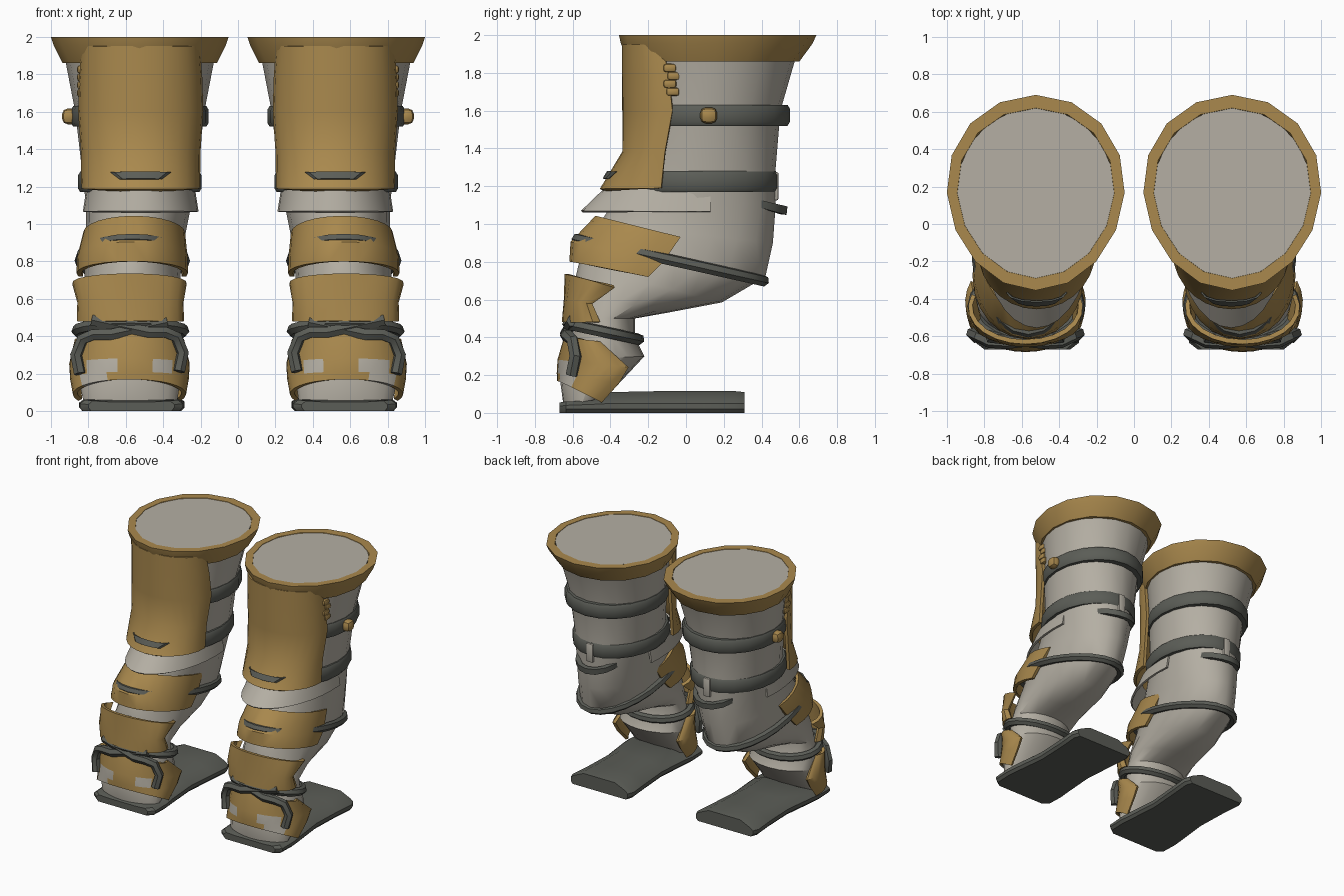
import bpy, bmesh, math
from mathutils import Vector

if "Cube" in bpy.data.objects:
    bpy.data.objects.remove(bpy.data.objects["Cube"])


def material(name, rgb):
    m = bpy.data.materials.new(name)
    m.diffuse_color = (*rgb, 1)
    m.use_nodes = True
    m.node_tree.nodes["Principled BSDF"].inputs["Base Color"].default_value = m.diffuse_color
    return m


GREY = material("warm grey cloth", (0.46, 0.43, 0.37))
GOLD = material("dull gold", (0.40, 0.25, 0.075))
DARK = material("dark strap grey", (0.105, 0.11, 0.095))


def finish(obj, solid=0, bevel=0):
    """Mirror to the other boot, apply modifiers, smooth with sharp edges."""
    if solid:
        s = obj.modifiers.new("thickness", 'SOLIDIFY')
        s.thickness, s.offset = solid, 0
    if bevel:
        b = obj.modifiers.new("soft", 'BEVEL')
        b.width, b.segments, b.angle_limit = bevel, 2, math.radians(50)
    obj.modifiers.new("other_boot", 'MIRROR')
    bpy.ops.object.select_all(action='DESELECT')
    obj.select_set(True)
    bpy.context.view_layer.objects.active = obj
    bpy.ops.object.convert(target='MESH')
    bpy.ops.object.shade_smooth_by_angle(angle=math.radians(35))


def to_object(name, bm, mats, **kw):
    bmesh.ops.recalc_face_normals(bm, faces=bm.faces)
    me = bpy.data.meshes.new(name)
    bm.to_mesh(me)
    bm.free()
    for m in mats:
        me.materials.append(m)
    obj = bpy.data.objects.new(name, me)
    bpy.context.collection.objects.link(obj)
    finish(obj, **kw)


def ellipse(sec, n, egg=0.0):
    """Tilted oval from (y, z) front to (y, z) back, half width, centre x."""
    yf, zf, yb, zb, hw, xc = sec
    pts = []
    for i in range(n):
        t = math.tau * i / n
        k = (1 - math.cos(t)) / 2
        w = hw * math.sin(t) * (1 - egg * math.cos(t))
        pts.append(Vector((xc + w, yf + (yb - yf) * k, zf + (zb - zf) * k)))
    return pts


def loft(name, secs, mat, n=20, cap=True, egg=0.0):
    bm = bmesh.new()
    rings = [[bm.verts.new(p) for p in ellipse(s, n, egg)] for s in secs]
    pairs = list(zip(rings, rings[1:]))
    if cap:
        bm.faces.new(rings[0])
        bm.faces.new(rings[-1])
    else:
        pairs.append((rings[-1], rings[0]))
    for a, b in pairs:
        for i in range(n):
            j = (i + 1) % n
            bm.faces.new((a[i], a[j], b[j], b[i]))
    to_object(name, bm, [mat])


def shell(name, rows, mats, n=14, thick=0.025, wrap=90, rule=None):
    """Plate wrapped round one side; rows are centre y, z, edge y, z, half width, centre x."""
    bm = bmesh.new()
    grid = []
    top = math.radians(wrap)
    for yf, zf, ye, ze, hw, xc in rows:
        row = []
        for i in range(n + 1):
            a = top * (2 * i / n - 1)
            k = (1 - math.cos(a)) / (1 - math.cos(top))
            row.append(bm.verts.new((xc + hw * math.sin(a), yf + (ye - yf) * k, zf + (ze - zf) * k)))
        grid.append(row)
    for r in range(len(rows) - 1):
        for i in range(n):
            f = bm.faces.new((grid[r][i], grid[r][i + 1], grid[r + 1][i + 1], grid[r + 1][i]))
            if rule:
                f.material_index = rule(r, i)
    to_object(name, bm, mats, solid=thick)


def tube(name, pts, mat, r=0.025, cyclic=True):
    cu = bpy.data.curves.new(name, 'CURVE')
    cu.dimensions, cu.bevel_depth, cu.bevel_resolution = '3D', r, 1
    cu.use_fill_caps = True
    sp = cu.splines.new('POLY')
    sp.points.add(len(pts) - 1)
    for p, q in zip(sp.points, pts):
        p.co = (*q, 1)
    sp.use_cyclic_u = cyclic
    cu.materials.append(mat)
    obj = bpy.data.objects.new(name, cu)
    bpy.context.collection.objects.link(obj)
    finish(obj)


def block(name, loc, size, mat, bevel=0.0):
    bm = bmesh.new()
    bmesh.ops.create_cube(bm, size=1)
    for v in bm.verts:
        v.co = Vector([c * s + o for c, s, o in zip(v.co, size, loc)])
    to_object(name, bm, [mat], bevel=bevel)


# Cloth leg, swept from the top opening down to the toe
loft("boot_leg", [
    (-.29, 1.997, .62, 1.997, .42, .525), (-.27, 1.86, .575, 1.86, .395, .525),
    (-.28, 1.6, .50, 1.6, .345, .525), (-.30, 1.3, .475, 1.3, .31, .525),
    (-.36, 1.15, .475, 1.1, .285, .53), (-.46, 1.0, .46, .9, .265, .545),
    (-.53, .9, .42, .72, .26, .56), (-.57, .78, .19, .585, .255, .565),
    (-.60, .65, -.1, .53, .25, .57), (-.60, .5, -.27, .5, .25, .575),
    (-.61, .4, -.27, .40, .26, .58), (-.64, .28, -.22, .30, .275, .58),
    (-.665, .16, -.36, .15, .27, .58), (-.65, .05, -.45, .05, .25, .575)], GREY, egg=.04)

# Flared top rim
loft("top_rim", [
    (-.29, 2.0, .62, 2.0, .42, .525), (-.355, 2.0, .69, 2.0, .475, .525),
    (-.345, 1.955, .67, 1.955, .46, .525), (-.30, 1.86, .60, 1.86, .412, .525),
    (-.25, 1.86, .56, 1.86, .38, .525)], GOLD, n=16, cap=False, egg=.06)

# Wide straps round the shin
for nm, z0, z1, yf, yb, hw in (("upper_band", 1.52, 1.63, -.29, .55, .368),
                               ("lower_band", 1.17, 1.28, -.33, .487, .33)):
    loft(nm, [(yf + d, z, yb - d, z, hw - d, .525) for z, d in
              ((z0, .08), (z0, .012), (z0 + .02, 0), (z1 - .02, 0), (z1, .012), (z1, .08))],
         DARK, cap=False)

# Shin guard with a dark slot near its lower edge
shell("shin_guard", [
    (-.445, 1.18, -.13, 1.19, .305, .52), (-.325, 1.38, -.11, 1.38, .307, .52),
    (-.325, 1.6, -.07, 1.6, .322, .52), (-.325, 1.78, -.09, 1.78, .317, .52),
    (-.325, 1.95, -.12, 1.95, .305, .52)], [GOLD])
shell("shin_slot", [(-.437, 1.24, -.408, 1.24, .11, .52),
                    (-.414, 1.278, -.365, 1.278, .16, .52)], [DARK], n=6, thick=.009)

# Cloth flap below the shin guard
shell("cloth_flap", [(-.55, 1.065, .13, 1.065, .302, .52),
                     (-.42, 1.19, .13, 1.17, .285, .52)], [GREY], n=18, thick=.015, wrap=100)

# Knob and small clasp on the outer side
block("side_knob", (.90, .12, 1.575), (.08, .09, .085), GOLD, bevel=.03)
for i, y in enumerate((-.07, -.085, -.065, -.085)):
    block("clasp_bead", (.835, y, 1.70 + .042 * i), (.05, .07, .045), GOLD, bevel=.015)

# Short strap and tab at the back of the calf
shell("back_strap", [(.515, 1.05, .31, 1.11, .17, .525),
                     (.52, 1.095, .32, 1.145, .17, .525)], [DARK], n=8, thick=.035)
block("back_tab", (.525, .475, 1.20), (.06, .03, .15), GREY, bevel=.01)

# Layered plates down the front
shell("ankle_plate", [
    (-.605, .80, -.20, .72, .285, .565), (-.60, .90, -.12, .80, .283, .565),
    (-.47, 1.035, -.03, .93, .26, .555)], [GOLD], wrap=105)
shell("instep_plate", [
    (-.645, .48, -.46, .48, .275, .575), (-.635, .59, -.50, .58, .272, .575),
    (-.63, .735, -.38, .67, .295, .58)], [GOLD], wrap=110)
shell("toe_plate", [
    (-.67, .17, -.45, .06, .29, .58), (-.672, .21, -.36, .16, .305, .58),
    (-.668, .28, -.31, .24, .31, .58), (-.63, .41, -.46, .37, .28, .58)],
    [GOLD, GREY], n=20, wrap=115,
    rule=lambda r, i: int((r == 1 and i in (6, 7, 11, 12, 13)) or (r == 0 and i in (12, 13, 14))))

# Thin cords round ankle and foot
tube("ankle_cord", ellipse((-.575, .92, .41, .70, .278, .565), 24), DARK, r=.031)
tube("foot_cord", ellipse((-.625, .47, -.25, .39, .285, .575), 20), DARK, r=.031)
path = [(-.2, -.60, .475), (.10, -.635, .41), (.19, -.63, .41), (.25, -.60, .385),
        (.285, -.585, .30), (.265, -.605, .20)]
for s, dz in ((1, 0), (-1, .012)):
    tube("toe_cord", [(.58 + s * x, y, z + dz) for x, y, z in path], DARK, r=.033, cyclic=False)

# Long flat sole, thin under the toe and gently domed towards the heel
bm = bmesh.new()
rings = []
for y, hw, side, top, xc in ((-.67, .23, .045, .05, .57), (-.635, .275, .05, .06, .57),
                             (-.5, .28, .055, .065, .57), (-.4, .27, .06, .11, .57),
                             (-.15, .245, .06, .115, .565), (.1, .26, .06, .115, .56),
                             (.26, .275, .06, .115, .56), (.31, .255, .06, .11, .56)):
    rings.append([bm.verts.new((xc + sx * hw, y, z)) for sx, z in
                  ((-.93, 0), (.93, 0), (1, .02), (1, side - .01), (.9, side + .01), (.55, top),
                   (-.55, top), (-.9, side + .01), (-1, side - .01), (-1, .02))])
for a, b in zip(rings, rings[1:]):
    for i in range(10):
        j = (i + 1) % 10
        bm.faces.new((a[i], a[j], b[j], b[i]))
bm.faces.new(rings[0])
bm.faces.new(rings[-1])
to_object("sole", bm, [DARK])
